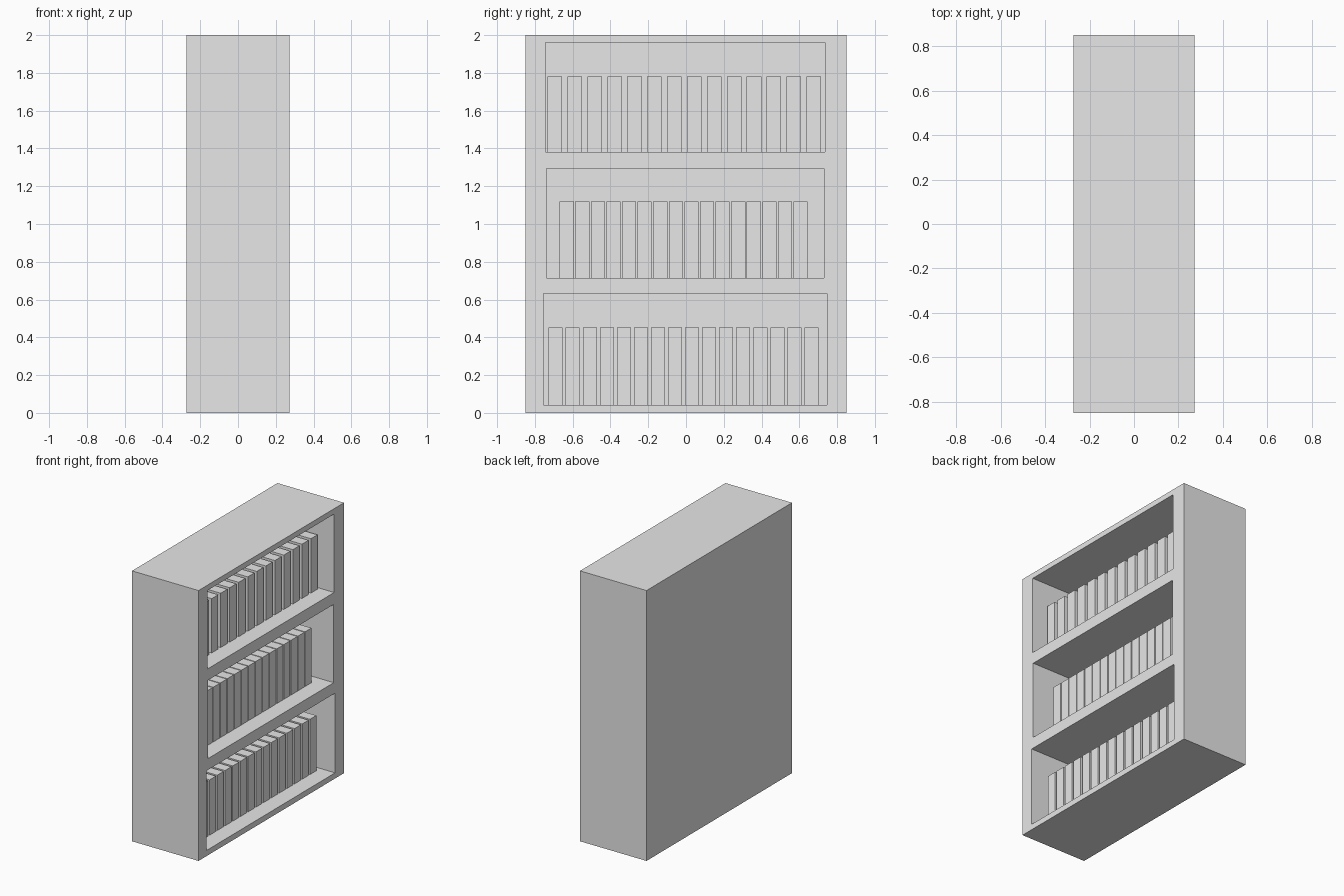
import bpy

old = bpy.data.objects.get("Cube")
if old:
    bpy.data.objects.remove(old, do_unlink=True)

# Single plain grey finish
grey = bpy.data.materials.new("light grey")
grey.use_nodes = True
grey.diffuse_color = (0.8, 0.8, 0.8, 1)
grey.node_tree.nodes["Principled BSDF"].inputs["Base Color"].default_value = (0.8, 0.8, 0.8, 1)


def box(name, low, high):
    """Axis-aligned box between two opposite corners."""
    centre = [(a + b) / 2 for a, b in zip(low, high)]
    bpy.ops.mesh.primitive_cube_add(size=1, location=centre)
    ob = bpy.context.object
    ob.name = name
    ob.scale = [b - a for a, b in zip(low, high)]
    bpy.ops.object.transform_apply(location=False, rotation=False, scale=True)
    ob.data.materials.append(grey)
    return ob


FRONT = 0.272       # open face of the case
BACK_PANEL = -0.2   # inner back of the compartments
BOOK_FRONT = 0.15
BOOK_BACK = -0.19

# Compartment y range and z range, then book count, first start, last start, width, top
shelves = {
    "bottom": (-0.754, 0.746, 0.042, 0.631, 16, -0.727, 0.627, 0.074, 0.451),
    "middle": (-0.738, 0.73, 0.715, 1.294, 16, -0.669, 0.569, 0.075, 1.12),
    "top": (-0.743, 0.735, 1.38, 1.96, 14, -0.733, 0.638, 0.077, 1.782),
}

case = box("bookcase", (-FRONT, -0.85, 0), (FRONT, 0.85, 2))

for level, (y0, y1, z0, z1, count, first, last, width, top) in shelves.items():
    # Hollow out the compartment
    cutter = box(level + "_cutter", (BACK_PANEL, y0, z0), (FRONT + 0.1, y1, z1))
    cutter.hide_render = True
    cut = case.modifiers.new(level + "_compartment", "BOOLEAN")
    cut.operation = "DIFFERENCE"
    cut.solver = "EXACT"
    cut.object = cutter
    bpy.context.view_layer.objects.active = case
    bpy.ops.object.modifier_apply(modifier=cut.name)
    bpy.data.objects.remove(cutter, do_unlink=True)

    # Row of evenly spaced books standing on the shelf
    step = (last - first) / (count - 1)
    for i in range(count):
        y = first + i * step
        box(f"{level}_book_{i + 1}", (BOOK_BACK, y, z0), (BOOK_FRONT, y + width, top))
